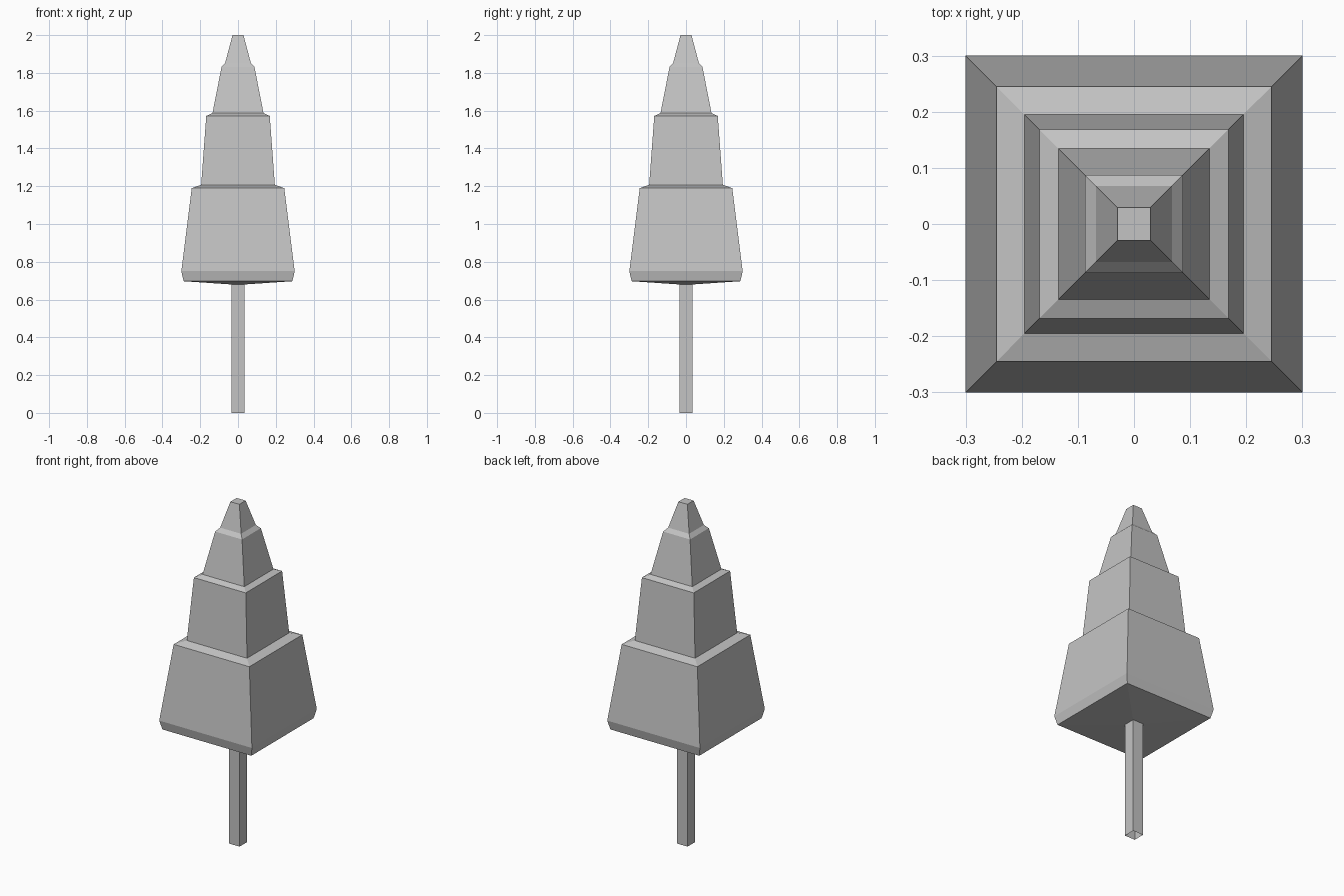
import bpy
import bmesh

cube = bpy.data.objects.get("Cube")
if cube:
    bpy.data.objects.remove(cube, do_unlink=True)

GREY = (0.55, 0.55, 0.55, 1.0)
material = bpy.data.materials.new("plain grey")
material.use_nodes = True
material.diffuse_color = GREY
for node in material.node_tree.nodes:
    if node.type == 'BSDF_PRINCIPLED':
        node.inputs["Base Color"].default_value = GREY


def square_loft(name, profile, cap_top=False):
    """Join square rings, given as (half width, height) from bottom to top."""
    bm = bmesh.new()
    corners = [(-1, -1), (1, -1), (1, 1), (-1, 1)]
    rings = [[bm.verts.new((x * r, y * r, z)) for x, y in corners]
             for r, z in profile]
    for low, high in zip(rings, rings[1:]):
        for i in range(4):
            j = (i + 1) % 4
            bm.faces.new((low[i], low[j], high[j], high[i]))
    if cap_top:
        bm.faces.new(rings[-1])
    mesh = bpy.data.meshes.new(name)
    bm.to_mesh(mesh)
    bm.free()
    mesh.materials.append(material)
    obj = bpy.data.objects.new(name, mesh)
    bpy.context.collection.objects.link(obj)
    return obj


TRUNK = 0.034
TRUNK_TOP = 0.68

# Square trunk, open at the base
square_loft("trunk", [(TRUNK, 0), (TRUNK, TRUNK_TOP)])

# Tiered foliage: underside, then four tapering tiers with narrow ledges
square_loft("foliage", [
    (TRUNK, TRUNK_TOP), (0.288, 0.697), (0.3, 0.75),
    (0.245, 1.19), (0.195, 1.207),
    (0.168, 1.572), (0.135, 1.587),
    (0.087, 1.832), (0.068, 1.853),
    (0.029, 2.0),
], cap_top=True)
